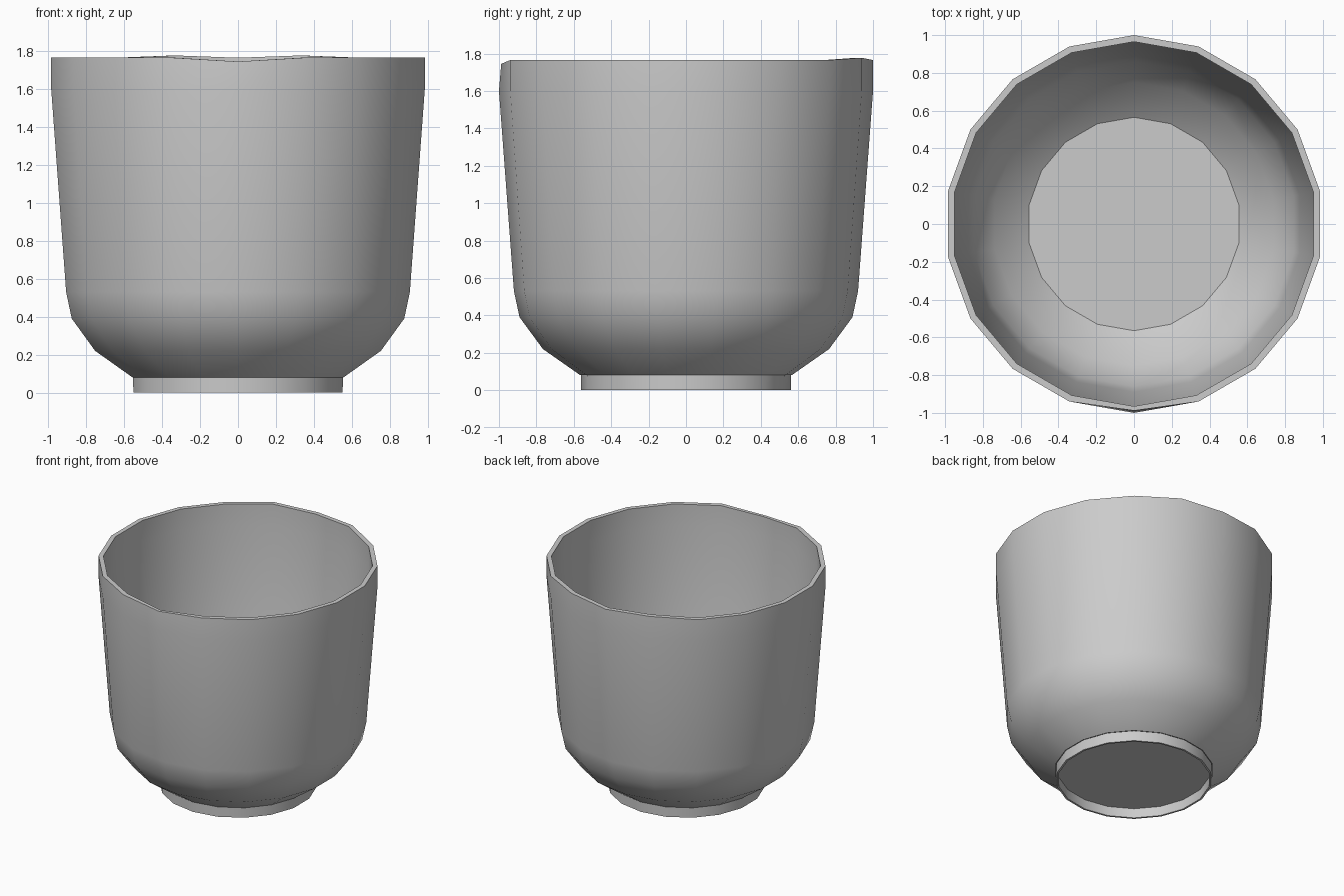
import bpy, bmesh
from math import sin, cos, pi, radians

SIDES = 18

cube = bpy.data.objects.get("Cube")
if cube:
    bpy.data.objects.remove(cube)

clay = bpy.data.materials.new("grey clay")
clay.use_nodes = True
GREY = (0.6, 0.6, 0.6, 1)
clay.diffuse_color = GREY
clay.node_tree.nodes["Principled BSDF"].inputs["Base Color"].default_value = GREY


def lathe(name, profile, close_start=False, close_end=False, shape=None):
    """Spin a (radius, height) profile around z, starting at the front."""
    bm = bmesh.new()
    rings = []
    for r, z in profile:
        ring = []
        for i in range(SIDES):
            a = 2 * pi * i / SIDES
            ring.append(bm.verts.new((r * sin(a), -r * cos(a), z)))
        rings.append(ring)
    for low, high in zip(rings, rings[1:]):
        for i in range(SIDES):
            j = (i + 1) % SIDES
            bm.faces.new((low[i], low[j], high[j], high[i]))
    if close_start:
        bm.faces.new(rings[0][::-1])
    if close_end:
        bm.faces.new(rings[-1])
    if shape:
        shape(rings)
    mesh = bpy.data.meshes.new(name)
    bm.to_mesh(mesh)
    bm.free()
    mesh.materials.append(clay)
    obj = bpy.data.objects.new(name, mesh)
    bpy.context.collection.objects.link(obj)
    bpy.ops.object.select_all(action="DESELECT")
    obj.select_set(True)
    bpy.context.view_layer.objects.active = obj
    bpy.ops.object.shade_smooth_by_angle(angle=radians(30))
    return obj


# Cup: outer wall, rim, inner wall and floor
outer = [(0.565, 0.08), (0.765, 0.22), (0.89, 0.39), (0.92, 0.53), (1, 1.6), (1, 1.765)]
inner = [(0.965, 1.765), (0.965, 1.6), (0.89, 0.54), (0.86, 0.4), (0.75, 0.23), (0.565, 0.09)]


def uneven_rim(rings):
    """Dip the lip at the front and raise it slightly at the back."""
    for ring in rings[5:7]:
        ring[0].co.z -= 0.02
        for i in (SIDES // 2 - 1, SIDES // 2 + 1):
            ring[i].co.z += 0.012
    rings[5][0].co.y += 0.012


lathe("cup_body", outer + inner, close_end=True, shape=uneven_rim)

# Foot: thin ring around a recessed underside
lathe("foot_ring", [(0.545, 0.075), (0.545, 0), (0.56, 0), (0.562, 0.08)], close_start=True)
